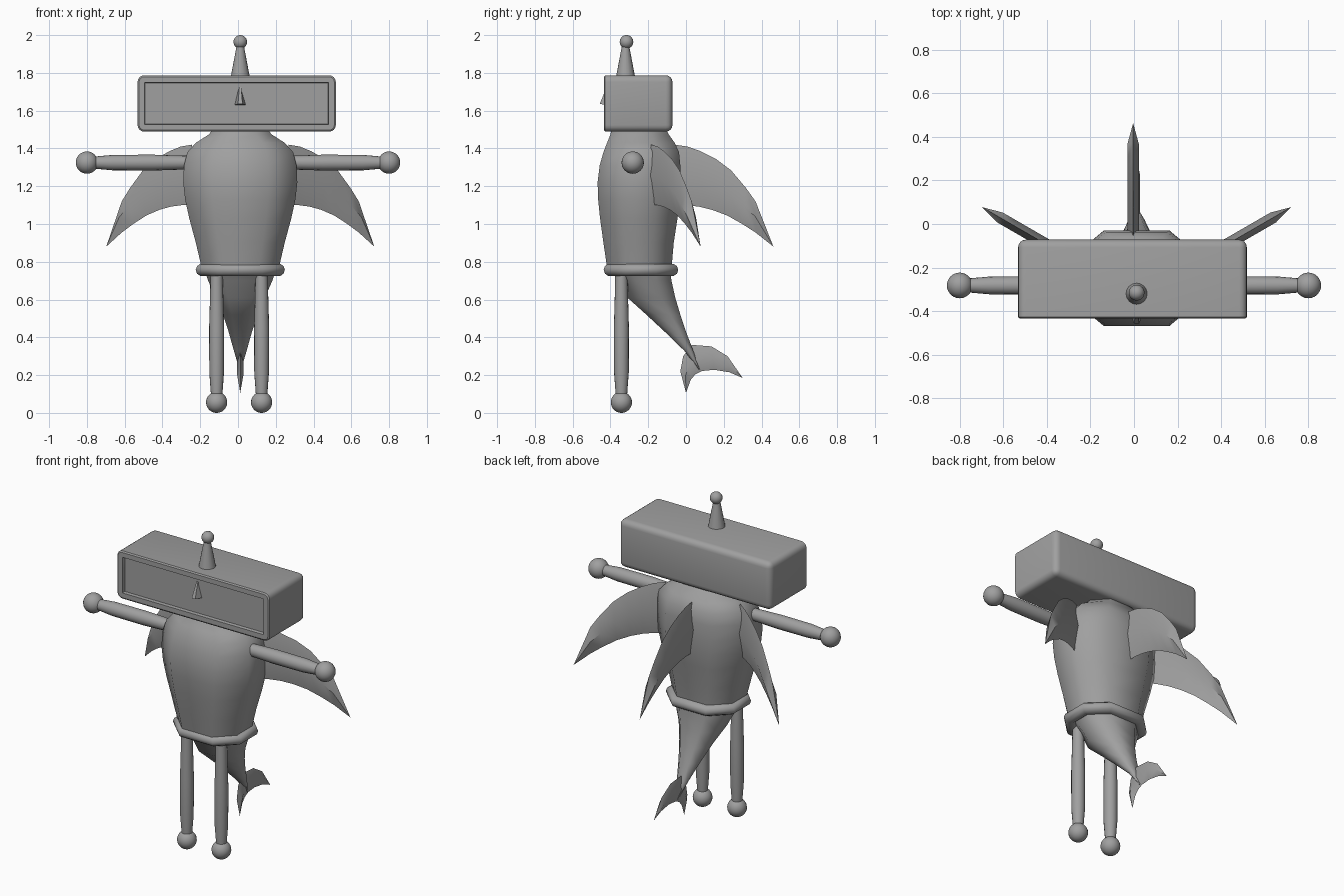
import bpy, bmesh
from math import sin, cos, pi, radians
from mathutils import Vector, Matrix

if "Cube" in bpy.data.objects:
    bpy.data.objects.remove(bpy.data.objects["Cube"])

grey = bpy.data.materials.new("plain_grey")
grey.use_nodes = True
COLOUR = (0.35, 0.35, 0.35, 1)
grey.diffuse_color = COLOUR
grey.node_tree.nodes["Principled BSDF"].inputs["Base Color"].default_value = COLOUR

CX = 0.012  # centre line of the body


def finish(name, bm, angle=50):
    bmesh.ops.remove_doubles(bm, verts=bm.verts, dist=0.0005)
    bmesh.ops.recalc_face_normals(bm, faces=bm.faces)
    mesh = bpy.data.meshes.new(name)
    bm.to_mesh(mesh)
    bm.free()
    mesh.materials.append(grey)
    obj = bpy.data.objects.new(name, mesh)
    bpy.context.collection.objects.link(obj)
    bpy.ops.object.select_all(action='DESELECT')
    bpy.context.view_layer.objects.active = obj
    obj.select_set(True)
    bpy.ops.object.shade_smooth_by_angle(angle=radians(angle))
    return obj


def loft(name, sections, closed=False, angle=50, matrix=Matrix()):
    """Skin a row of equal sized sections, capping the ends unless closed."""
    bm = bmesh.new()
    rings = [[bm.verts.new(matrix @ Vector(p)) for p in s] for s in sections]
    pairs = list(zip(rings, rings[1:]))
    if closed:
        pairs.append((rings[-1], rings[0]))
    n = len(rings[0])
    for a, b in pairs:
        for i in range(n):
            j = (i + 1) % n
            bm.faces.new((a[i], a[j], b[j], b[i]))
    if not closed:
        bm.faces.new(rings[0])
        bm.faces.new(rings[-1])
    return finish(name, bm, angle)


def octagon(z, hx, front, back, x=CX):
    """Chamfered rectangle lying flat at height z."""
    hy, cy = (back - front) / 2, (back + front) / 2
    quarter = [(1, 0.42), (0.5, 1)]
    pts = quarter + [(-u, v) for u, v in reversed(quarter)]
    pts += [(-u, -v) for u, v in pts]
    return [(x + u * hx, cy + v * hy, z) for u, v in pts]


def lathe(name, profile, matrix, n=16):
    rings = [[(r * cos(2 * pi * i / n), r * sin(2 * pi * i / n), z) for i in range(n)]
             for z, r in profile]
    return loft(name, rings, matrix=matrix)


def ball(name, centre, radius):
    bm = bmesh.new()
    bmesh.ops.create_uvsphere(bm, u_segments=24, v_segments=16, radius=radius,
                              matrix=Matrix.Translation(centre))
    return finish(name, bm)


def fin(name, outer, inner, thick, matrix):
    """Blade in the local YZ plane, thickest midway between its two edges."""
    rings = []
    for o, i in zip(outer, inner):
        t = 0 if o == i else thick
        y, z = (o[0] + i[0]) / 2, (o[1] + i[1]) / 2
        rings.append([(0, *o), (t, y, z), (0, *i), (-t, y, z)])
    bm_obj = loft(name, rings, angle=40, matrix=matrix)
    return bm_obj


# Head: box with rounded edges and a recessed front panel
bm = bmesh.new()
bmesh.ops.create_cube(bm, matrix=Matrix.Translation((-0.007, -0.25, 1.638))
                      @ Matrix.Diagonal((1.05, 0.356, 0.298, 1)))
rounded = [e for e in bm.edges if max(v.co.y for v in e.verts) > -0.2]
bmesh.ops.bevel(bm, geom=rounded, offset=0.035, segments=4, profile=0.5, affect='EDGES')
panel = min(bm.faces, key=lambda f: f.calc_center_median().y)
bmesh.ops.inset_region(bm, faces=[panel], thickness=0.008, depth=0.006)
bmesh.ops.inset_region(bm, faces=[panel], thickness=0.03)
bmesh.ops.inset_region(bm, faces=[panel], thickness=0.003, depth=-0.02)
finish("head", bm, 35)

# Nose: small wedge on the panel
loft("nose", [[(CX - w, y, z) for w, y, z in ((0.034, -0.40, 1.63), (0.012, -0.457, 1.635))]
              + [(CX + w, y, z) for w, y, z in ((0.012, -0.457, 1.635), (0.034, -0.40, 1.63))],
             [(CX + s * 0.005, y, 1.725) for s, y in
              ((-1, -0.40), (-1, -0.42), (1, -0.42), (1, -0.40))]], angle=20)

# Antenna
top = Matrix.Translation((CX, -0.32, 1.77))
lathe("antenna_cone", [(0, 0.052), (0.18, 0.018)], top)
ball("antenna_ball", (CX, -0.315, 1.964), 0.036)

# Body
body = [(0.75, 0.20, -0.415, -0.078), (0.90, 0.235, -0.437, -0.065),
        (1.03, 0.27, -0.455, -0.045), (1.13, 0.292, -0.465, -0.033),
        (1.22, 0.302, -0.468, -0.03), (1.31, 0.298, -0.457, -0.03),
        (1.38, 0.28, -0.437, -0.037), (1.43, 0.235, -0.418, -0.06),
        (1.475, 0.165, -0.4, -0.092), (1.51, 0.14, -0.39, -0.11)]
loft("body", [octagon(*row) for row in body], angle=60)

# Belt around the waist
belt = []
for k in range(10):
    c, s = 0.036 * cos(k * pi / 5), 0.034 * sin(k * pi / 5)
    belt.append(octagon(0.757 + s, 0.2 + c, -0.4 - c, -0.077 + c))
loft("belt", belt, closed=True, angle=60)

# Tail tapering down and back
tail = [(0.76, 0.19, -0.39, -0.085), (0.70, 0.17, -0.345, -0.077),
        (0.61, 0.13, -0.31, -0.057), (0.52, 0.092, -0.21, -0.03),
        (0.43, 0.062, -0.113, 0.0), (0.33, 0.034, -0.01, 0.038),
        (0.23, 0.005, 0.066, 0.074)]
loft("tail", [octagon(*row) for row in tail], angle=60)

# Crescent tail fin
outer = [(0.30, 0.185), (0.22, 0.30), (0.135, 0.352), (0.03, 0.36),
         (-0.015, 0.30), (-0.03, 0.22), (0.0, 0.106)]
inner = [(0.30, 0.185), (0.23, 0.215), (0.15, 0.228), (0.085, 0.222),
         (0.05, 0.205), (0.025, 0.175), (0.0, 0.106)]
fin("tail_fin", outer, inner, 0.016, Matrix.Translation((CX, 0, 0)))

# Back fin and two side fins share one blade shape
outer = [(0, 1.42), (0.07, 1.41), (0.14, 1.385), (0.22, 1.345), (0.30, 1.285),
         (0.38, 1.19), (0.43, 1.12), (0.525, 0.88)]
inner = [(0, 1.10), (0.06, 1.10), (0.13, 1.092), (0.20, 1.075), (0.28, 1.045),
         (0.36, 1.0), (0.43, 0.955), (0.525, 0.88)]
for name, x, y, turn in (("back_fin", -0.004, -0.062, 0),
                         ("left_fin", CX + 0.255, -0.185, -60),
                         ("right_fin", CX - 0.255, -0.185, 60)):
    fin(name, outer, inner, 0.026,
        Matrix.Translation((x, y, 0)) @ Matrix.Rotation(radians(turn), 4, 'Z'))

# Arms, hands, legs and feet
limb = [(0, 0.030), (0.05, 0.033), (0.14, 0.041), (0.35, 0.042), (0.50, 0.037), (0.62, 0.034)]
for side, s in (("left", 1), ("right", -1)):
    hand = (s * 0.80, -0.282, 1.325)
    lathe(side + "_arm", limb, Matrix.Translation(hand) @ Matrix.Rotation(-s * pi / 2, 4, 'Y'))
    ball(side + "_hand", hand, 0.059)
    foot = (0.006 + s * 0.119, -0.342, 0.056)
    lathe(side + "_leg", [(z * 1.12, r * 0.95) for z, r in limb], Matrix.Translation(foot))
    ball(side + "_foot", foot, 0.056)
